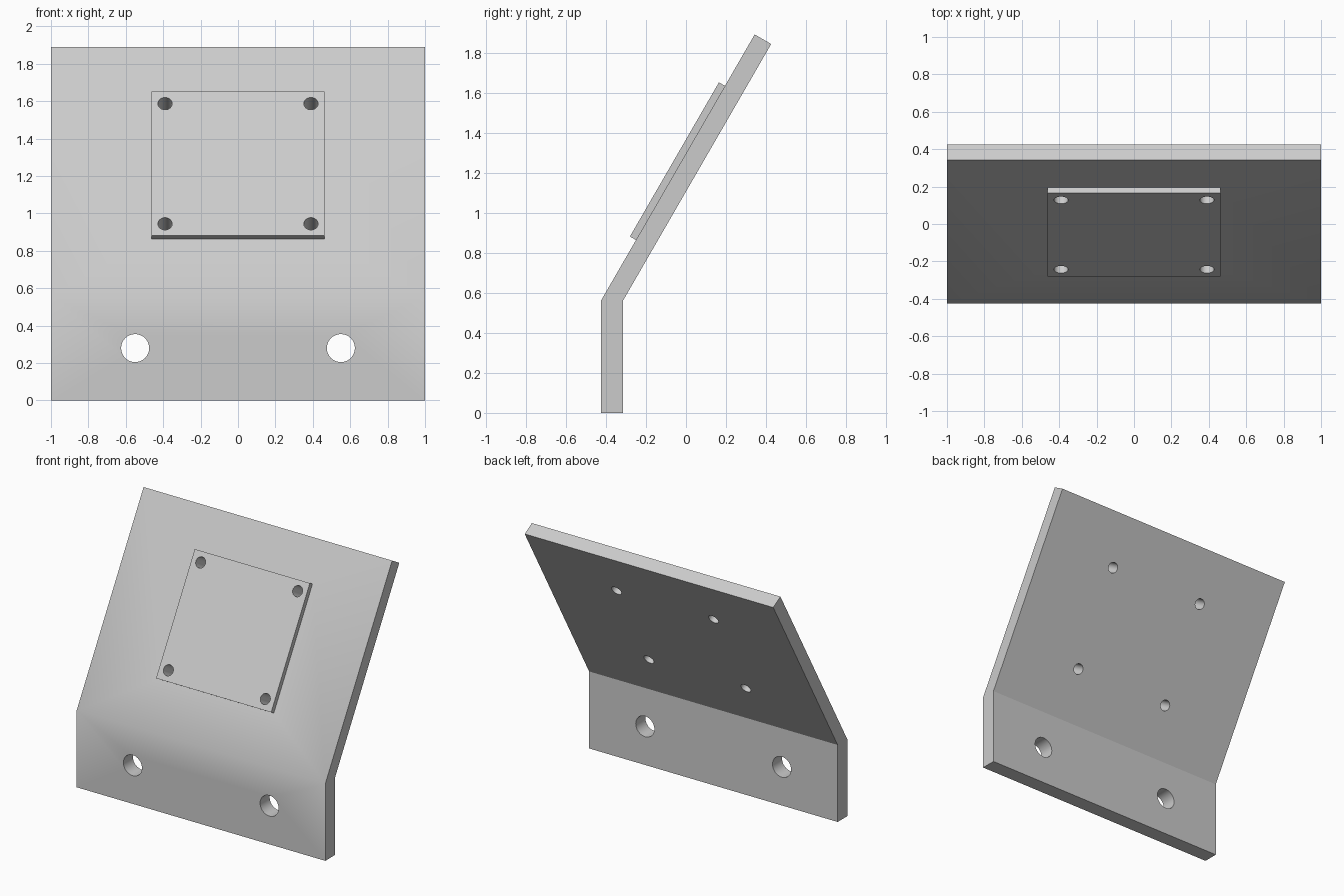
import bpy, bmesh, math
from mathutils import Matrix, Vector

cube = bpy.data.objects.get("Cube")
if cube:
    bpy.data.objects.remove(cube)

WIDTH = 2.0
FRONT_Y, BEND_Z, THICK = -0.425, 0.56, 0.11
TILT = math.radians(30)                      # lean of the upper panel from vertical
SLOPE_LEN = 1.536
up = Vector((0, math.sin(TILT), math.cos(TILT)))       # along the panel
inward = Vector((0, math.cos(TILT), -math.sin(TILT)))  # through the panel
bend = Vector((0, FRONT_Y, BEND_Z))

grey = bpy.data.materials.new("light grey")
grey.use_nodes = True
grey.diffuse_color = (0.6, 0.6, 0.6, 1)
grey.node_tree.nodes["Principled BSDF"].inputs["Base Color"].default_value = (0.6, 0.6, 0.6, 1)


def finish(name, bm):
    bmesh.ops.recalc_face_normals(bm, faces=bm.faces)
    mesh = bpy.data.meshes.new(name)
    bm.to_mesh(mesh)
    bm.free()
    mesh.materials.append(grey)
    obj = bpy.data.objects.new(name, mesh)
    bpy.context.collection.objects.link(obj)
    return obj


def tilted(s):
    """Frame on the panel's front face, s up from the bend: y runs inward, z up the slope."""
    return Matrix.Translation(bend + up * s) @ Matrix.Rotation(-TILT, 4, 'X')


def drill(name, radius, depth, frame, places):
    """Cylinders along the frame's y axis, mirrored left and right."""
    bm = bmesh.new()
    for x, z in places:
        for side in (-1, 1):
            m = frame @ Matrix.Translation((side * x, 0, z)) @ Matrix.Rotation(math.pi / 2, 4, 'X')
            bmesh.ops.create_cone(bm, cap_ends=True, segments=32, radius1=radius,
                                  radius2=radius, depth=depth, matrix=m)
    return finish(name, bm)


def combine(target, tool, operation):
    mod = target.modifiers.new(tool.name, 'BOOLEAN')
    mod.object, mod.operation, mod.solver = tool, operation, 'EXACT'
    bpy.context.view_layer.objects.active = target
    bpy.ops.object.modifier_apply(modifier=mod.name)
    bpy.data.objects.remove(tool)


# Bent plate: side profile swept across the width
top_front = bend + up * SLOPE_LEN
top_back = top_front + inward * THICK * math.cos(TILT)
back = Vector((0, THICK, 0))
foot = Vector((0, FRONT_Y, 0))
profile = [foot, bend, top_front, top_back, bend + back, foot + back]
bm = bmesh.new()
face = bm.faces.new([bm.verts.new(p - Vector((WIDTH / 2, 0, 0))) for p in profile])
sweep = bmesh.ops.extrude_face_region(bm, geom=[face])["geom"]
bmesh.ops.translate(bm, vec=(WIDTH, 0, 0),
                    verts=[v for v in sweep if isinstance(v, bmesh.types.BMVert)])
bracket = finish("bent_plate", bm)

# Raised mounting pad, sunk into the panel and joined to it
pad_mid, pad_high, sink = 0.795, 0.035, 0.03
bm = bmesh.new()
pad_frame = tilted(pad_mid)
bmesh.ops.create_cube(bm, size=1, matrix=pad_frame
                      @ Matrix.Translation((0, (sink - pad_high) / 2, 0))
                      @ Matrix.Diagonal((0.926, pad_high + sink, 0.889, 1)))
combine(bracket, finish("mounting_pad", bm), 'UNION')

# Four screw holes through the pad, two bolt holes through the foot
combine(bracket, drill("screw_holes", 0.038, 0.4, pad_frame,
                       [(0.39, -0.371), (0.39, 0.371)]), 'DIFFERENCE')
combine(bracket, drill("bolt_holes", 0.075, 0.4,
                       Matrix.Translation((0, FRONT_Y, 0.28)), [(0.55, 0)]), 'DIFFERENCE')

# Smooth hole walls and front bend; the back crease stays sharp
bpy.ops.object.select_all(action='DESELECT')
bracket.select_set(True)
bpy.context.view_layer.objects.active = bracket
bpy.ops.object.shade_smooth_by_angle(angle=math.radians(32))
bm = bmesh.new()
bm.from_mesh(bracket.data)
for e in bm.edges:
    if all(abs(v.co.z - BEND_Z) < 0.001 and v.co.y > FRONT_Y + 0.05 for v in e.verts):
        e.smooth = False
bm.to_mesh(bracket.data)
bm.free()
